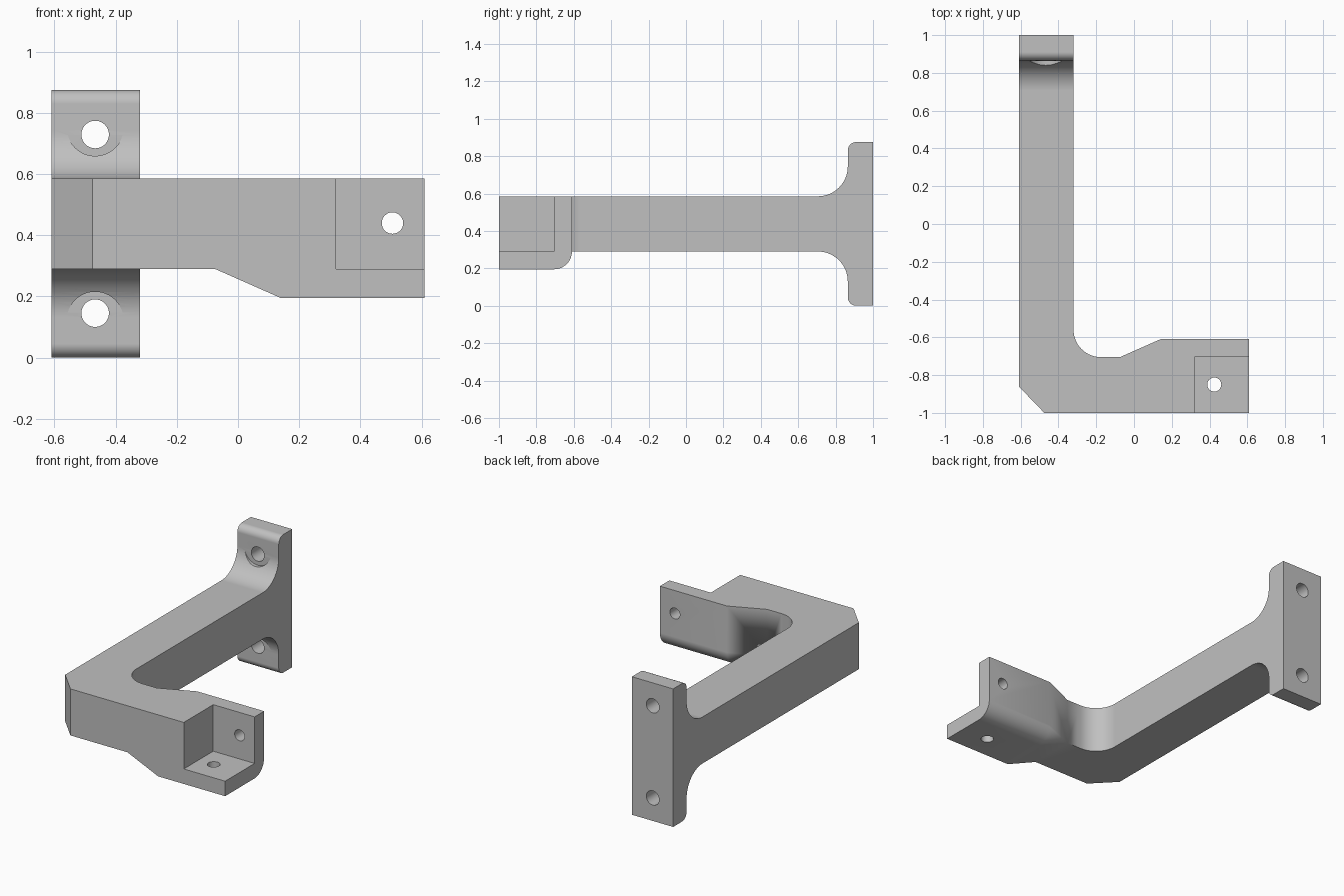
import bpy, bmesh, math
from mathutils import Vector

if "Cube" in bpy.data.objects:
    bpy.data.objects.remove(bpy.data.objects["Cube"])

# Main dimensions
X0, X1, BAR_X = -0.61, 0.61, -0.32      # bar sides and arm tip
Z0, Z1 = 0.29, 0.585                    # bar underside and top
ARM_Y = -0.705                          # back of the thin part of the arm
TAPER_X, FULL_X, WALL = -0.075, 0.14, 0.095
HEIGHT, PLATE_Y, FILLET, ROUND = 0.875, 0.865, 0.16, 0.045
BEND = 0.145
JOIN_Y = PLATE_Y - FILLET
MID_Z = HEIGHT / 2

gray = bpy.data.materials.new("plain gray")
gray.use_nodes = True
gray.diffuse_color = (0.53, 0.53, 0.53, 1)
gray.node_tree.nodes["Principled BSDF"].inputs["Base Color"].default_value = gray.diffuse_color


def arc(cx, cy, r, start, end, steps=14):
    angles = [math.radians(start + (end - start) * i / steps) for i in range(steps + 1)]
    return [(cx + r * math.cos(a), cy + r * math.sin(a)) for a in angles]


def loft(bm, sections):
    """Skin a list of matching 3D outlines and cap both ends."""
    rings = [[bm.verts.new(p) for p in s] for s in sections]
    n = len(rings[0])
    for a, b in zip(rings, rings[1:]):
        for i in range(n):
            j = (i + 1) % n
            bm.faces.new((a[i], a[j], b[j], b[i]))
    bm.faces.new(rings[0][::-1])
    bm.faces.new(rings[-1])


bm = bmesh.new()

# Bar and bend: plan outline with a chamfered outer and filleted inner corner
plan = [(X0, JOIN_Y), (X0, -0.86), (-0.475, -1), (TAPER_X, -1), (TAPER_X, ARM_Y)]
plan += arc(BAR_X + BEND, ARM_Y + BEND, BEND, 270, 180)
plan += [(BAR_X, JOIN_Y)]
loft(bm, [[(x, y, z) for x, y in plan] for z in (Z0, Z1)])

# End plate: side outline with fillets into the bar and rounded tips
upper = arc(JOIN_Y, Z1 + FILLET, FILLET, 270, 360)
upper += arc(PLATE_Y + ROUND, HEIGHT - ROUND, ROUND, 180, 90, 8) + [(1, HEIGHT)]
side = upper + [(y, HEIGHT - z) for y, z in reversed(upper)]
loft(bm, [[(x, y, z) for y, z in side] for x in (X0, BAR_X)])


# Arm: section grows downward and backward, with a rounded lower back edge
def arm_section(x, r):
    pts = [(-1, Z1), (-1, Z0 - r)] + arc(ARM_Y, Z0, r, -90, 0) + [(ARM_Y + r, Z1)]
    return [(x, y, z) for y, z in pts]


loft(bm, [arm_section(TAPER_X, 0), arm_section(FULL_X, WALL), arm_section(X1, WALL)])

# Weld the three parts, without walls between them
inner = [f for f in bm.faces
         if all(abs(v.co.x - TAPER_X) < 1e-5 for v in f.verts)
         or all(abs(v.co.y - JOIN_Y) < 1e-3 for v in f.verts)]
bmesh.ops.delete(bm, geom=inner, context='FACES')
# Snap the bar underside to the mirrored plate outline
for v in bm.verts:
    if abs(v.co.y - JOIN_Y) < 1e-3 and abs(v.co.z - (HEIGHT - Z1)) < 1e-3:
        v.co.z = Z0
bmesh.ops.remove_doubles(bm, verts=bm.verts[:], dist=1e-4)
bmesh.ops.dissolve_degenerate(bm, edges=bm.edges[:], dist=1e-5)
bmesh.ops.recalc_face_normals(bm, faces=bm.faces[:])
mesh = bpy.data.meshes.new("bracket")
bm.to_mesh(mesh)
bm.free()
mesh.materials.append(gray)
bracket = bpy.data.objects.new("bracket", mesh)
bpy.context.collection.objects.link(bracket)

cutters = []


def add_cutter(name):
    obj = bpy.context.object
    obj.name = name
    obj.hide_render = True
    obj.data.materials.append(gray)
    mod = bracket.modifiers.new(name, 'BOOLEAN')
    mod.operation = 'DIFFERENCE'
    mod.solver = 'EXACT'
    mod.object = obj
    cutters.append(obj)


def cut_hole(name, start, end, radius):
    a, b = Vector(start), Vector(end)
    bpy.ops.mesh.primitive_cylinder_add(
        vertices=48, radius=radius, depth=(b - a).length, location=(a + b) / 2,
        rotation=(b - a).to_track_quat('Z', 'Y').to_euler())
    add_cutter(name)


# Corner pocket at the arm tip
bpy.ops.mesh.primitive_cube_add(size=1, location=(0.32 + 0.25, ARM_Y - 0.25, Z0 + 0.25))
bpy.context.object.scale = (0.5, 0.5, 0.5)
add_cutter("pocket_cutter")

# Holes through the pocket floor and wall
cut_hole("floor_hole_cutter", (0.425, -0.85, 0.1), (0.425, -0.85, 0.4), 0.037)
cut_hole("wall_hole_cutter", (0.505, -0.8, 0.44), (0.505, -0.5, 0.44), 0.035)

# Plate holes with clearance cut into the fillets
for label, s in (("upper", 1), ("lower", -1)):
    hole_z, relief_z = MID_Z + s * 0.292, MID_Z + s * 0.315
    cut_hole(label + "_relief_cutter", (-0.467, 0.6, relief_z), (-0.467, 0.864, relief_z), 0.093)
    cut_hole(label + "_hole_cutter", (-0.467, 0.7, hole_z), (-0.467, 1.1, hole_z), 0.045)

# Apply the cuts and shade
bpy.ops.object.select_all(action='DESELECT')
bracket.select_set(True)
bpy.context.view_layer.objects.active = bracket
for mod in list(bracket.modifiers):
    bpy.ops.object.modifier_apply(modifier=mod.name)
for c in cutters:
    bpy.data.objects.remove(c)
bpy.ops.object.shade_smooth_by_angle(angle=math.radians(30))
weighted = bracket.modifiers.new("flat_face_normals", 'WEIGHTED_NORMAL')
weighted.keep_sharp = True
